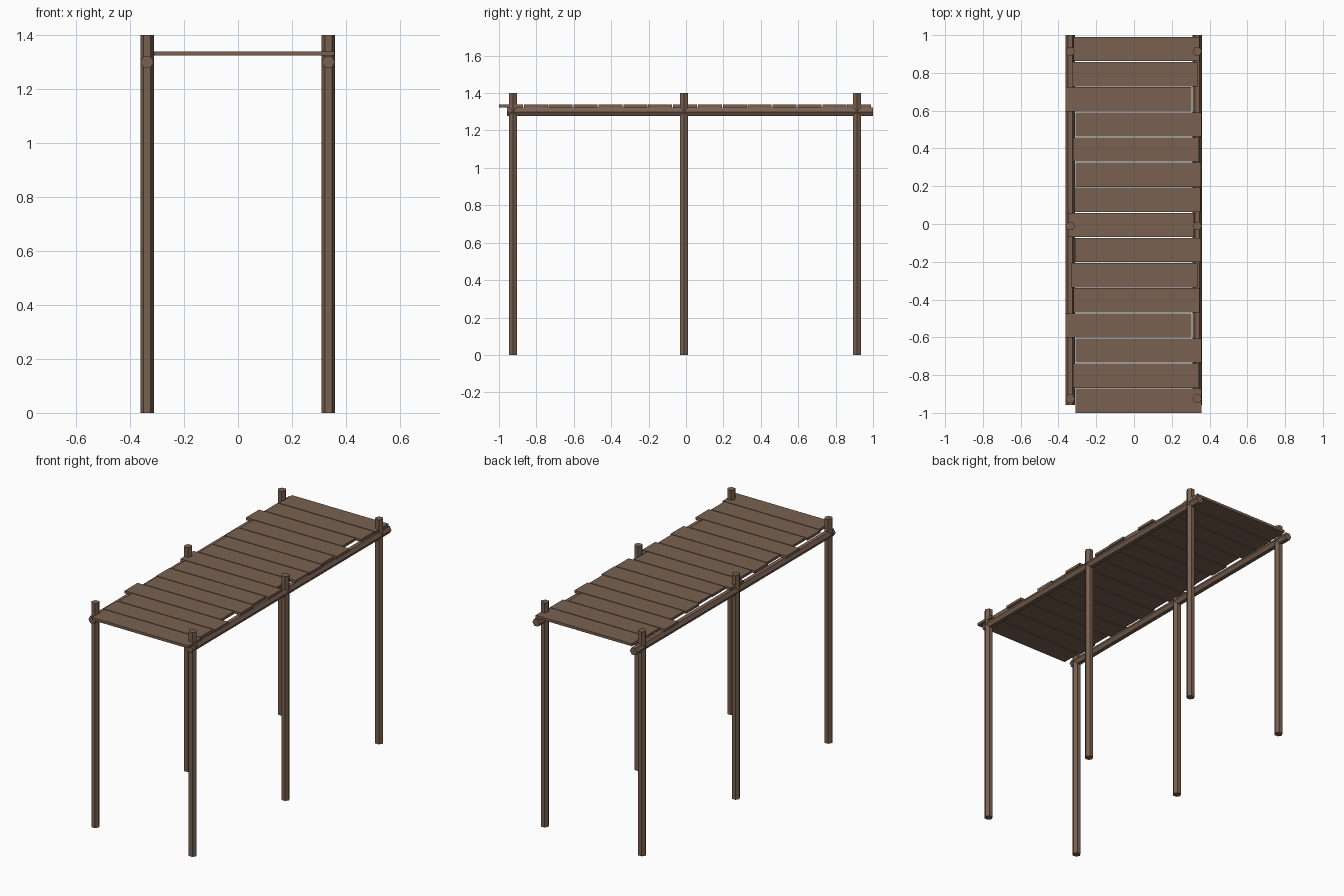
import bpy, bmesh, math
from mathutils import Matrix

if "Cube" in bpy.data.objects:
    bpy.data.objects.remove(bpy.data.objects["Cube"])

wood = bpy.data.materials.new("brown wood")
wood.diffuse_color = (0.19, 0.12, 0.083, 1)
wood.use_nodes = True
wood.node_tree.nodes["Principled BSDF"].inputs["Base Color"].default_value = wood.diffuse_color


def finish(bm, name):
    me = bpy.data.meshes.new(name)
    bm.to_mesh(me)
    bm.free()
    me.materials.append(wood)
    ob = bpy.data.objects.new(name, me)
    bpy.context.collection.objects.link(ob)


def pole(name, radius, length, matrix):
    # hexagonal pole along local z, corners pointing along +-x
    bm = bmesh.new()
    bmesh.ops.create_cone(bm, cap_ends=True, segments=6, radius1=radius,
                          radius2=radius, depth=length)
    # make sure a corner lies on the x axis
    if max(v.co.x for v in bm.verts) < radius * 0.95:
        bmesh.ops.rotate(bm, verts=bm.verts, matrix=Matrix.Rotation(math.pi / 6, 3, 'Z'))
    bmesh.ops.transform(bm, verts=bm.verts, matrix=matrix)
    finish(bm, name)


for side, x in (("left", -0.337), ("right", 0.335)):
    # upright posts
    for row, y in (("front", -0.925), ("middle", -0.01), ("back", 0.914)):
        pole(f"{side}_{row}_post", 0.025, 1.4, Matrix.Translation((x, y, 0.7)))
    # long rails carrying the deck
    pole(f"{side}_rail", 0.025, 1.958,
         Matrix.Translation((x, 0.021, 1.3)) @ Matrix.Rotation(math.pi / 2, 4, 'X'))

# deck planks, front to back, each shifted a little sideways
shifts = [0.024, 0.011, 0.024, -0.029, 0.013, 0.003, 0.021, -0.016,
          0.019, 0.023, 0.011, 0.024, -0.029, 0.007, 0.013]
pitch = 1.995 / 15
for i, dx in enumerate(shifts):
    bm = bmesh.new()
    bmesh.ops.create_cube(bm, size=1)
    bmesh.ops.scale(bm, verts=bm.verts, vec=(0.666, pitch - 0.005, 0.016))
    bmesh.ops.translate(bm, verts=bm.verts,
                        vec=(dx, -1.0025 + pitch * (i + 0.5) + 0.0, 1.332))
    finish(bm, f"deck_plank_{i + 1}")
